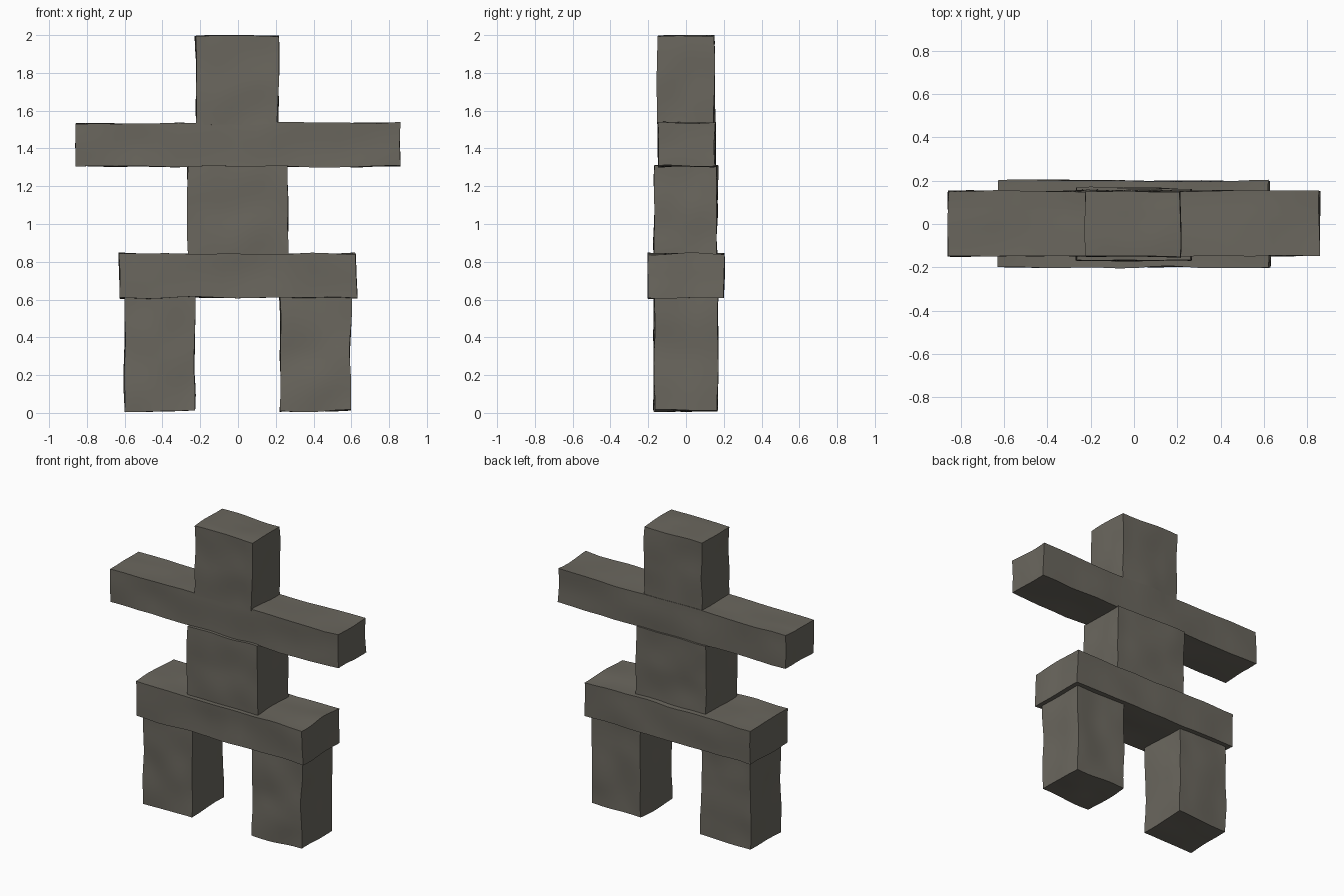
import bpy
import bmesh
import math
from mathutils import Vector, noise

cube = bpy.data.objects.get("Cube")
if cube:
    bpy.data.objects.remove(cube, do_unlink=True)

# Weathered grey stone
stone = bpy.data.materials.new("grey_stone")
stone.use_nodes = True
colour = (0.145, 0.135, 0.112, 1)
stone.diffuse_color = colour
bsdf = stone.node_tree.nodes["Principled BSDF"]
bsdf.inputs["Base Color"].default_value = colour
bsdf.inputs["Roughness"].default_value = 0.9


def stone_block(name, low, high, wobble=0.011):
    """A rectangular stone with gently uneven faces and crisp edges."""
    low, high = Vector(low), Vector(high)
    size, centre = high - low, (low + high) / 2
    bm = bmesh.new()
    bmesh.ops.create_cube(bm, size=1)
    bmesh.ops.subdivide_edges(bm, edges=bm.edges[:], cuts=15, use_grid_fill=True)
    for v in bm.verts:
        v.co = centre + v.co * size
        v.co += noise.noise_vector(v.co * 4.5) * wobble
        v.co.z = min(max(v.co.z, 0), 2)
    mesh = bpy.data.meshes.new(name)
    bm.to_mesh(mesh)
    bm.free()
    mesh.materials.append(stone)
    block = bpy.data.objects.new(name, mesh)
    bpy.context.collection.objects.link(block)
    bpy.ops.object.select_all(action="DESELECT")
    block.select_set(True)
    bpy.context.view_layer.objects.active = block
    bpy.ops.object.shade_smooth_by_angle(angle=math.radians(40))


# Legs
stone_block("left_leg", (0.225, -0.168, 0.01), (0.595, 0.168, 0.615))
stone_block("right_leg", (-0.6, -0.168, 0.01), (-0.23, 0.168, 0.615))

# Stacked body stones
stone_block("hip_slab", (-0.627, -0.2, 0.61), (0.625, 0.2, 0.843))
stone_block("torso", (-0.265, -0.168, 0.835), (0.263, 0.165, 1.307))
stone_block("arm_slab", (-0.86, -0.147, 1.304), (0.857, 0.153, 1.536))
stone_block("head", (-0.222, -0.15, 1.525), (0.213, 0.15, 1.996))
